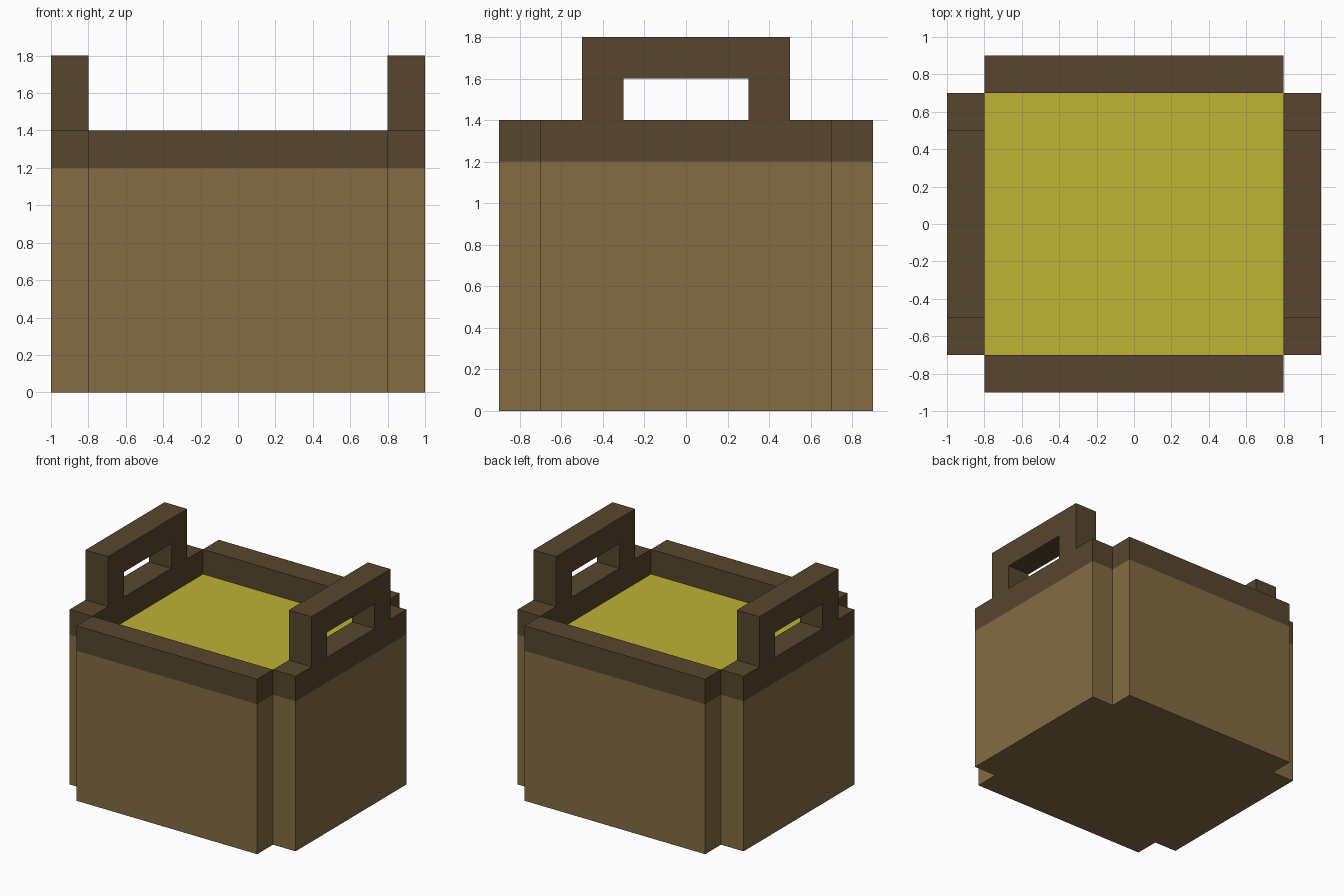
import bpy, bmesh
from math import pi

if "Cube" in bpy.data.objects:
    bpy.data.objects.remove(bpy.data.objects["Cube"])


def srgb(r, g, b):
    lin = [c / 255 / 12.92 if c < 11 else ((c / 255 + 0.055) / 1.055) ** 2.4 for c in (r, g, b)]
    return (*lin, 1.0)


def material(name, rgb):
    m = bpy.data.materials.new(name)
    m.diffuse_color = srgb(*rgb)
    m.use_nodes = True
    m.node_tree.nodes["Principled BSDF"].inputs["Base Color"].default_value = m.diffuse_color
    return m


tan = material("tan wood", (130, 108, 66))
dark = material("dark wood", (87, 70, 45))
yellow = material("yellow filling", (189, 179, 52))


def prism(name, outlines, depth, mat, location=(0, 0, 0), rotation=(0, 0, 0)):
    """Flat outline (inner loops become holes) thickened evenly about its plane."""
    cu = bpy.data.curves.new(name, 'CURVE')
    cu.dimensions = '2D'
    cu.fill_mode = 'BOTH'
    cu.extrude = depth / 2
    for pts in outlines:
        s = cu.splines.new('POLY')
        s.points.add(len(pts) - 1)
        for p, (x, y) in zip(s.points, pts):
            p.co = (x, y, 0, 1)
        s.use_cyclic_u = True
        s.use_smooth = False
    tmp = bpy.data.objects.new(name + "_outline", cu)
    bpy.context.collection.objects.link(tmp)
    bpy.context.view_layer.update()
    mesh = bpy.data.meshes.new_from_object(
        tmp.evaluated_get(bpy.context.evaluated_depsgraph_get()))
    bpy.data.objects.remove(tmp)
    bm = bmesh.new()
    bm.from_mesh(mesh)
    bmesh.ops.remove_doubles(bm, verts=bm.verts, dist=1e-4)
    bmesh.ops.dissolve_limit(bm, angle_limit=0.01, verts=bm.verts, edges=bm.edges)
    bmesh.ops.recalc_face_normals(bm, faces=bm.faces)
    for f in bm.faces:
        f.smooth = False
        f.material_index = 0
    bm.to_mesh(mesh)
    bm.free()
    mesh.name = name
    mesh.materials.clear()
    mesh.materials.append(mat)
    ob = bpy.data.objects.new(name, mesh)
    ob.location, ob.rotation_euler = location, rotation
    bpy.context.collection.objects.link(ob)
    return ob


def rect(x0, x1, y0, y1):
    return [(x0, y0), (x1, y0), (x1, y1), (x0, y1)]


# Body: block with notched corners
quarter = [(1, 0.7), (0.8, 0.7), (0.8, 0.9)]
notched = (quarter + [(-x, y) for x, y in quarter[::-1]]
           + [(-x, -y) for x, y in quarter] + [(x, -y) for x, y in quarter[::-1]])
body = prism("body", [notched], 1.2, tan, (0, 0, 0.6))

# Filling: thin sheet just over the body, inside the rim
prism("filling", [rect(-0.8, 0.8, -0.7, 0.7)], 0.004, yellow, (0, 0, 1.2))

# Front and back rims
for name, s in (("front_rim", -1), ("back_rim", 1)):
    prism(name, [rect(-0.8, 0.8, -0.1, 0.1)], 0.2, dark, (0, 0.8 * s, 1.3))

# Side rims, each with a raised handle and a grip hole
side = [(-0.7, 1.2), (0.7, 1.2), (0.7, 1.4), (0.5, 1.4),
        (0.5, 1.8), (-0.5, 1.8), (-0.5, 1.4), (-0.7, 1.4)]
grip = rect(-0.3, 0.3, 1.4, 1.6)
for name, s in (("left_handle", -1), ("right_handle", 1)):
    prism(name, [side, grip], 0.2, dark, (0.9 * s, 0, 0), (pi / 2, 0, pi / 2))
